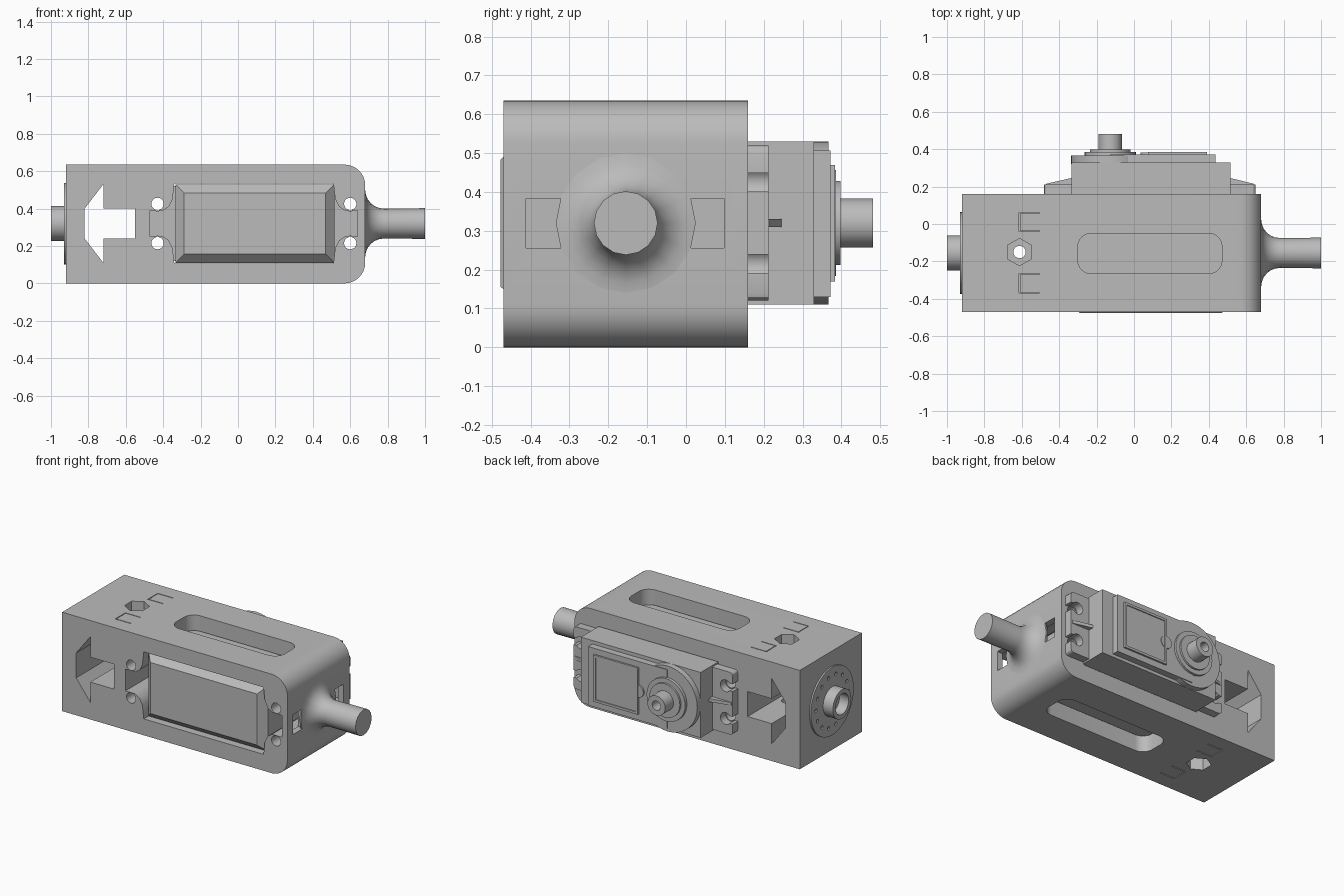
import bpy, bmesh
from math import cos, sin, pi, radians

if "Cube" in bpy.data.objects:
    bpy.data.objects.remove(bpy.data.objects["Cube"], do_unlink=True)

grey = bpy.data.materials.new("plain grey")
grey.use_nodes = True
grey.diffuse_color = (0.5, 0.5, 0.5, 1)
grey.node_tree.nodes["Principled BSDF"].inputs["Base Color"].default_value = (0.5, 0.5, 0.5, 1)

AXLE_Y, MID_Z, MID_X = -0.155, 0.32, 0.085   # axle line, mid height, motor centre
PLACE = {'x': lambda u, v, a: (a, u, v),
         'y': lambda u, v, a: (u, a, v),
         'z': lambda u, v, a: (u, v, a)}


def loft(name, axis, sections):
    """Skin closed rings of (u, v) points placed along an axis, with end caps."""
    bm = bmesh.new()
    rings = [[bm.verts.new(PLACE[axis](u, v, a)) for u, v in pts] for a, pts in sections]
    n = len(rings[0])
    for lo, hi in zip(rings, rings[1:]):
        for i in range(n):
            j = (i + 1) % n
            bm.faces.new((lo[i], lo[j], hi[j], hi[i]))
    bm.faces.new(rings[0])
    bm.faces.new(rings[-1])
    bmesh.ops.recalc_face_normals(bm, faces=bm.faces)
    mesh = bpy.data.meshes.new(name)
    bm.to_mesh(mesh)
    bm.free()
    mesh.materials.append(grey)
    ob = bpy.data.objects.new(name, mesh)
    bpy.context.collection.objects.link(ob)
    return ob


def prism(name, axis, pts, a, b):
    return loft(name, axis, [(a, pts), (b, pts)])


def rect(u0, u1, v0, v1):
    return [(u0, v0), (u1, v0), (u1, v1), (u0, v1)]


def circle(u, v, r, n=32):
    return [(u + r * cos(2 * pi * i / n), v + r * sin(2 * pi * i / n)) for i in range(n)]


def rounded(u0, u1, v0, v1, radii, steps=8):
    """Rectangle with a radius per corner, counter-clockwise from lower left."""
    pts = []
    corners = [(u0, v0, 1, 1), (u1, v0, -1, 1), (u1, v1, -1, -1), (u0, v1, 1, -1)]
    for k, ((u, v, su, sv), r) in enumerate(zip(corners, radii)):
        if r == 0:
            pts.append((u, v))
            continue
        for i in range(steps + 1):
            t = pi + (k + i / steps) * pi / 2
            pts.append((u + su * r + r * cos(t), v + sv * r + r * sin(t)))
    return pts


def turned(name, axis, u, v, profile, n=32):
    return loft(name, axis, [(a, circle(u, v, r, n)) for a, r in profile])


def carve(target, cutters):
    for c in cutters:
        mod = target.modifiers.new("cut", 'BOOLEAN')
        mod.operation, mod.solver, mod.object = 'DIFFERENCE', 'EXACT', c
        bpy.context.view_layer.objects.active = target
        bpy.ops.object.modifier_apply(modifier=mod.name)
        bpy.data.objects.remove(c, do_unlink=True)


def smooth(ob):
    bpy.ops.object.select_all(action='DESELECT')
    ob.select_set(True)
    bpy.context.view_layer.objects.active = ob
    bpy.ops.object.shade_smooth_by_angle(angle=radians(30))


def box_cut(x0, x1, y0, y1, z0, z1):
    return prism("cutter", 'z', rect(x0, x1, y0, y1), z0, z1)


SCREWS = [(x, z) for x in (-0.43, 0.6) for z in (0.215, 0.425)]

# Housing block, rounded at its right end
housing = prism("housing_block", 'y',
                rounded(-0.92, 0.68, 0, 0.635, (0, 0.11, 0.11, 0)), -0.47, 0.16)

# Motor bay with side pockets that curve round the screw bosses
quarter = [(-0.47, 0.39), (-0.4, 0.39), (-0.37, 0.41), (-0.35, 0.45), (-0.34, 0.535)]
upper = quarter + [(2 * MID_X - x, z) for x, z in reversed(quarter)]
bay = upper + [(x, 2 * MID_Z - z) for x, z in reversed(upper)]
cuts = [prism("cutter", 'y', bay, -1, 1)]

# Arrow-shaped window through the block
half_arrow = [(-0.55, 0.4), (-0.72, 0.4), (-0.72, 0.53), (-0.82, 0.4)]
arrow = half_arrow + [(x, 2 * MID_Z - z) for x, z in reversed(half_arrow)]
cuts.append(prism("cutter", 'y', arrow, -1, 1))

# Long rounded slots in top and bottom, screw holes, nut pockets, axle hole
cuts.append(prism("cutter", 'z', rounded(-0.3, 0.47, -0.265, -0.05, [0.07] * 4), -1, 1))
cuts += [prism("cutter", 'y', circle(x, z, 0.033, 20), -1, 1) for x, z in SCREWS]
cuts.append(prism("cutter", 'z', circle(-0.612, -0.15, 0.033, 20), -1, 1))
hexagon = [(-0.612 + v, -0.15 + u) for u, v in circle(0, 0, 0.073, 6)]
cuts += [prism("cutter", 'z', hexagon, a, b) for a, b in ((-0.1, 0.1), (0.535, 0.8))]
cuts.append(prism("cutter", 'x', circle(AXLE_Y, MID_Z, 0.035, 20), -1, -0.75))

# Square windows in the right end wall
cuts += [box_cut(0.6, 0.8, y, y + 0.108, 0.256, 0.383) for y in (-0.412, -0.01)]

# Fine bracket-shaped grooves on top and bottom
g = 0.005
for z0, z1 in ((-0.1, 0.04), (0.595, 0.8)):
    for y0, y1 in ((-0.37, -0.265), (-0.04, 0.062)):
        cuts.append(box_cut(-0.614, -0.614 + g, y0, y1, z0, z1))
        outer = y0 if y0 < AXLE_Y - 0.1 else y1 - g
        inner = y1 - g if y0 < AXLE_Y - 0.1 else y0
        cuts += [box_cut(-0.612, -0.505, y, y + g, z0, z1) for y in (outer, inner)]
carve(housing, cuts)

# Right axle stub with a flared root
flare = [(0.78 - 0.1 * sin(t), 0.18 - 0.1 * cos(t)) for t in [pi / 2 * (1 - i / 6) for i in range(7)]]
axle = turned("right_axle", 'x', AXLE_Y, MID_Z, [(0.67, 0.18)] + flare + [(1.0, 0.082)], 16)

# Left horn disc with a ring of small holes and a hollow hub
horn = turned("horn_disc", 'x', AXLE_Y, MID_Z,
              [(-0.9, 0.218), (-0.93, 0.218), (-0.93, 0.093), (-1.0, 0.093)], 40)
carve(horn, [prism("cutter", 'x', circle(AXLE_Y, MID_Z, 0.066), -1.1, -0.935),
             prism("cutter", 'x', circle(AXLE_Y, MID_Z, 0.035, 20), -1.1, -0.8)] +
      [prism("cutter", 'x', circle(u, v, 0.012, 10), -0.96, -0.915)
       for u, v in circle(AXLE_Y, MID_Z, 0.165, 14)])


# Motor case, chamfered at the front
def case_ring(d):
    return rect(-0.335 + d, 0.515 - d, 0.11 + d, 0.53 - d)


motor = loft("motor_case", 'y', [(-0.477, case_ring(0.046)), (-0.43, case_ring(0)), (0.33, case_ring(0))])

# Mounting flange with open-ended screw notches
flange = prism("motor_flange", 'y', rounded(-0.48, 0.65, 0.12, 0.52, [0.02] * 4, 3), 0.16, 0.212)
notches = []
for x, z in SCREWS:
    end = -0.6 if x < 0 else 0.8
    notches.append(prism("cutter", 'y', circle(x, z, 0.038, 20), 0, 1))
    notches.append(box_cut(min(x, end), max(x, end), 0, 1, z - 0.024, z + 0.024))
carve(flange, notches)

# Stiffening ribs on the flange
for side, root, tip in (("left", 0.51, 0.64), ("right", -0.33, -0.47)):
    prism(side + "_flange_rib", 'z', [(root, 0.205), (tip, 0.205), (tip, 0.215), (root, 0.247)],
          MID_Z - 0.01, MID_Z + 0.01)

# Gear cover: plate, round boss and recessed rectangular panel
cover = prism("gear_cover", 'y', rect(-0.127, 0.435, 0.13, 0.507), 0.32, 0.372)
SHAFT_X = -0.127
boss = turned("gear_boss", 'y', SHAFT_X, MID_Z, [(0.32, 0.21), (0.367, 0.21)], 40)
panel = prism("cover_panel", 'y', rect(0.075, 0.39, 0.17, 0.47), 0.36, 0.384)
carve(panel, [prism("cutter", 'y', rect(0.09, 0.375, 0.185, 0.455), 0.378, 1)])
bump = turned("panel_bump", 'y', 0.075, MID_Z, [(0.36, 0.04), (0.382, 0.04)], 20)

# Stepped bearing collar and hollow output shaft
collar = turned("bearing_collar", 'y', SHAFT_X, MID_Z,
                [(0.36, 0.137), (0.386, 0.137), (0.386, 0.108), (0.398, 0.108)], 32)
shaft = turned("output_shaft", 'y', SHAFT_X, MID_Z, [(0.38, 0.063), (0.482, 0.063)], 24)
carve(shaft, [prism("cutter", 'y', circle(SHAFT_X, MID_Z, 0.03, 16), 0.4, 1)])

for ob in (housing, axle, horn, flange, boss, bump, collar, shaft):
    smooth(ob)
